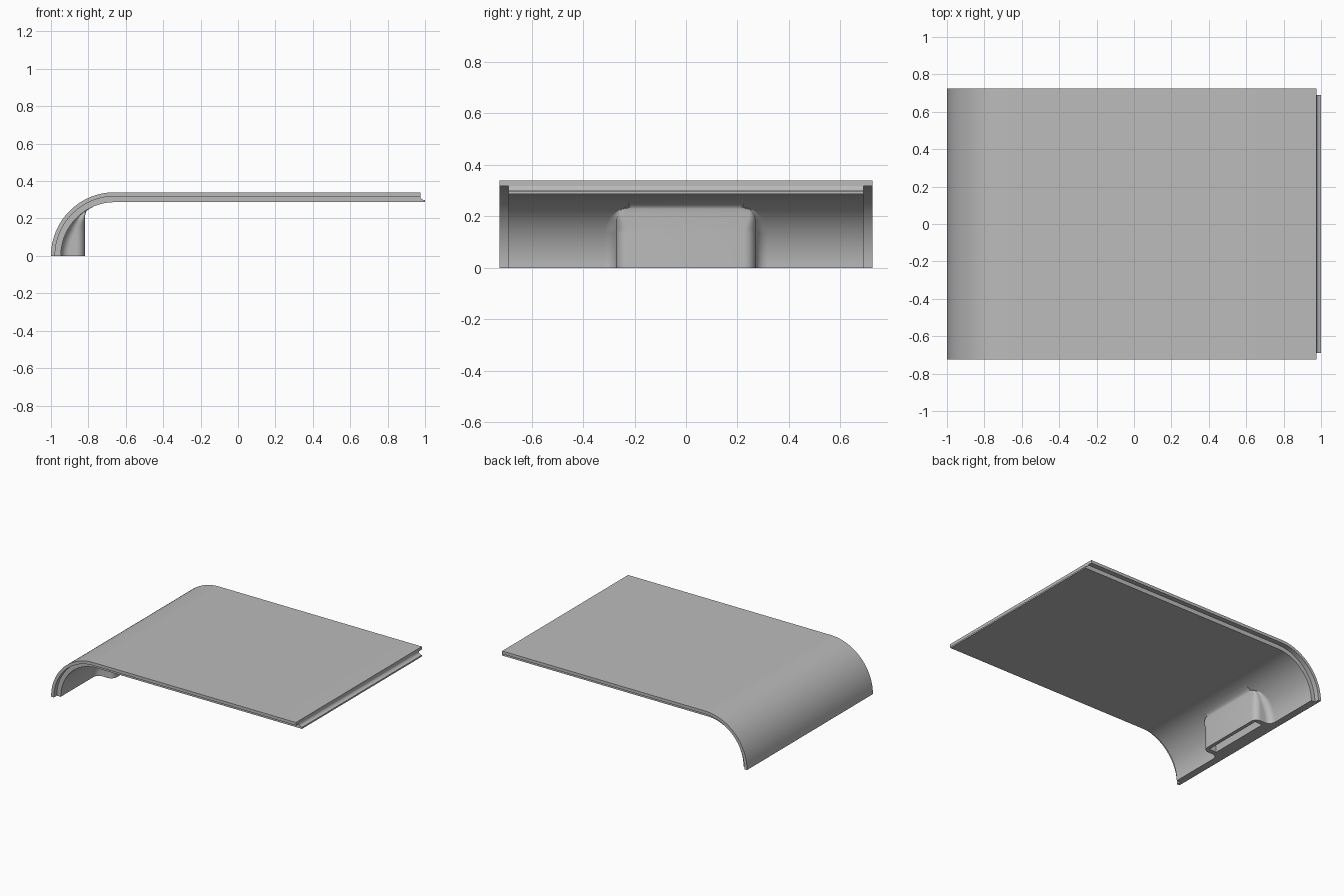
import bpy
import bmesh
from math import sin, cos, pi, sqrt

if "Cube" in bpy.data.objects:
    bpy.data.objects.remove(bpy.data.objects["Cube"])

grey = bpy.data.materials.new("plain grey")
grey.use_nodes = True
COLOUR = (0.5, 0.5, 0.5, 1)
grey.diffuse_color = COLOUR
grey.node_tree.nodes["Principled BSDF"].inputs["Base Color"].default_value = COLOUR

BEND_X = -0.66                       # axis of the bend, at z = 0
R_OUT, R_MID, R_IN = 0.34, 0.318, 0.287


def loft(name, rings, smooth=True):
    """Solid skinned over closed rings of equal length, with flat end caps."""
    bm = bmesh.new()
    rows = [[bm.verts.new(p) for p in ring] for ring in rings]
    n = len(rows[0])
    for a, b in zip(rows, rows[1:]):
        for i in range(n):
            j = (i + 1) % n
            bm.faces.new((a[i], a[j], b[j], b[i]))
    bm.faces.new(rows[0])
    bm.faces.new(rows[-1])
    bmesh.ops.recalc_face_normals(bm, faces=bm.faces)
    mesh = bpy.data.meshes.new(name)
    bm.to_mesh(mesh)
    bm.free()
    obj = bpy.data.objects.new(name, mesh)
    bpy.context.collection.objects.link(obj)
    mesh.materials.append(grey)
    if smooth:
        shade(obj)
    return obj


def shade(obj):
    bpy.ops.object.select_all(action="DESELECT")
    obj.select_set(True)
    bpy.context.view_layer.objects.active = obj
    bpy.ops.object.shade_smooth_by_angle(angle=pi / 5)


def bend(radius, steps=40):
    """Quarter circle from the foot up to the flat top."""
    return [(BEND_X - radius * cos(pi / 2 * i / steps),
             radius * sin(pi / 2 * i / steps)) for i in range(steps + 1)]


def prism(name, profile, half_width, smooth=True):
    return loft(name, [[(x, y, z) for x, z in profile]
                       for y in (-half_width, half_width)], smooth)


# Outer skin: bent sheet, full width
prism("outer_skin", bend(R_OUT) + [(0.975, R_OUT), (0.975, R_MID)]
      + bend(R_MID)[::-1], 0.725)

# Inner liner: narrower sheet ending in a coved lip
cove = [(1 - 0.025 * sin(pi / 2 * i / 6), 0.318 - 0.02 * cos(pi / 2 * i / 6))
        for i in range(7)][::-1]
prism("inner_liner", bend(R_MID) + cove + [(1, R_IN)] + bend(R_IN)[::-1], 0.69)


# Boss inside the bend: rounded block flaring into the liner
def boss_ring(z):
    base = BEND_X - sqrt(R_IN ** 2 - z ** 2)
    gap = -0.82 - base
    depth = (gap + sqrt(gap ** 2 + 0.02 ** 2)) / 2
    r = min(0.045, depth / 2)
    t = min(1, max(0, (z - 0.185) / 0.05))
    w = 0.27 - 0.05 * (1 - sqrt(1 - t * t))
    face = base + depth
    angles = [pi / 2 * i / 8 for i in range(9)]
    half = [(base - 0.012, w + r)]
    half += [(base + r - r * cos(a), w + r - r * sin(a)) for a in angles]
    half += [(face - r + r * sin(a), w - r + r * cos(a)) for a in angles]
    return ([(x, y, z) for x, y in half]
            + [(x, -y, z) for x, y in reversed(half)])


boss = loft("boss", [boss_ring(0.262 * i / 40) for i in range(41)], False)

# Slot pocket opening through the underside of the boss
R_POCKET, X_POCKET = 0.245, -0.845
top = sqrt(R_POCKET ** 2 - (X_POCKET - BEND_X) ** 2)
curve = [(BEND_X - sqrt(R_POCKET ** 2 - (top * i / 16) ** 2), top * i / 16)
         for i in range(17)]
cutter = prism("pocket_cutter", [(X_POCKET, -0.05), (curve[0][0], -0.05)] + curve,
               0.235, False)
cutter.hide_render = True
cut = boss.modifiers.new("pocket", "BOOLEAN")
cut.operation = "DIFFERENCE"
cut.solver = "EXACT"
cut.object = cutter
bpy.context.view_layer.objects.active = boss
bpy.ops.object.modifier_apply(modifier="pocket")
bpy.data.objects.remove(cutter)
shade(boss)
